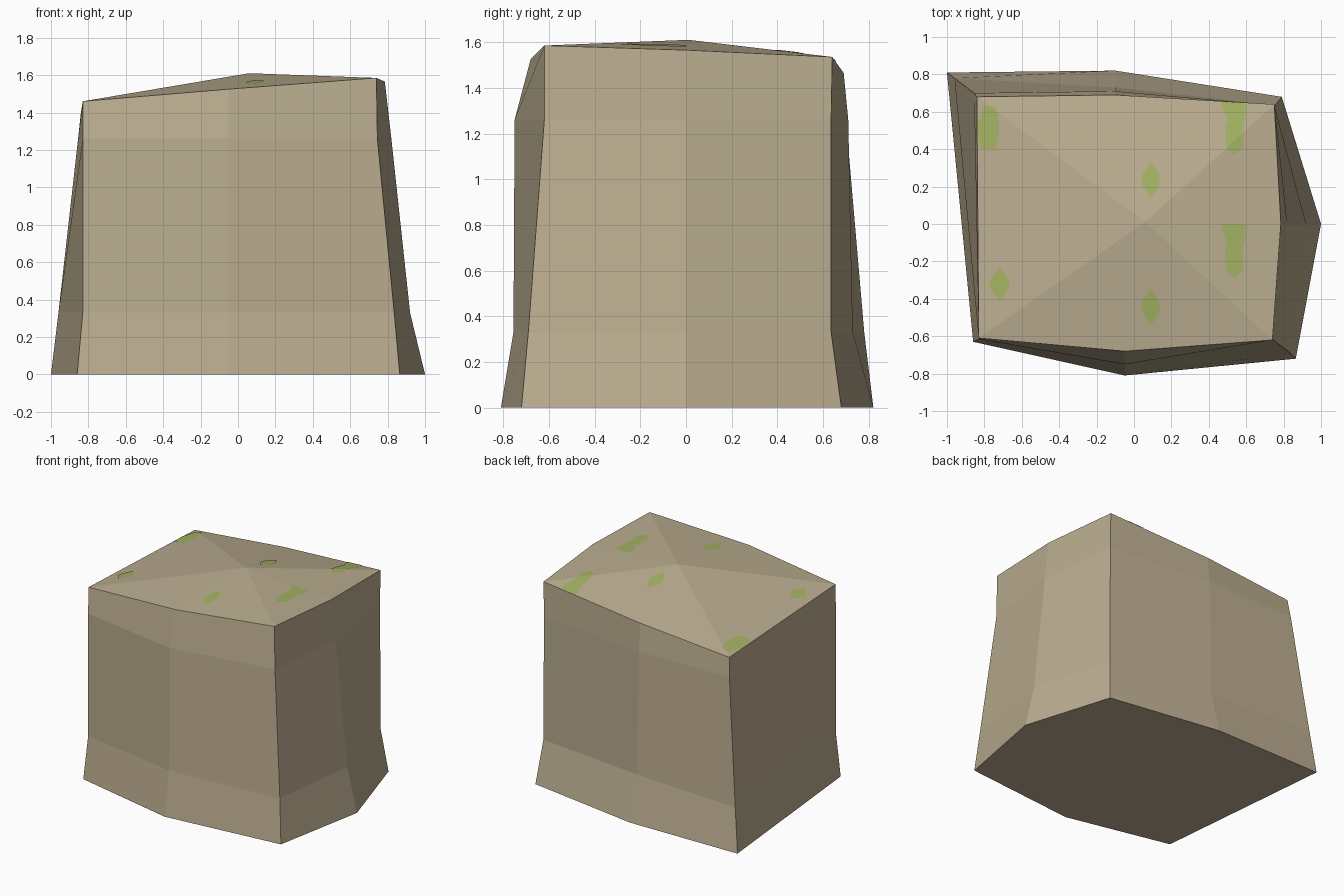
import bpy, bmesh
from mathutils import Vector

if "Cube" in bpy.data.objects:
    bpy.data.objects.remove(bpy.data.objects["Cube"])


def material(name, srgb):
    m = bpy.data.materials.new(name)
    m.diffuse_color = [((c / 255 + 0.055) / 1.055) ** 2.4 for c in srgb] + [1]
    m.use_nodes = True
    m.node_tree.nodes["Principled BSDF"].inputs["Base Color"].default_value = m.diffuse_color
    return m


def add_object(name, bm, mat):
    bmesh.ops.recalc_face_normals(bm, faces=bm.faces)
    me = bpy.data.meshes.new(name)
    bm.to_mesh(me)
    bm.free()
    me.materials.append(mat)
    ob = bpy.data.objects.new(name, me)
    bpy.context.collection.objects.link(ob)
    return ob


stone = material("tan stone", (186, 172, 143))
moss = material("moss green", (162, 178, 98))

# Seven-sided outline, counterclockwise from the front left corner
foot = [(-.86, -.63), (-.05, -.81), (.865, -.72), (1, 0), (.79, .68), (-.10, .82), (-1, .81)]
low = [(-.83, -.615), (-.05, -.755), (.835, -.69), (.92, 0), (.755, .635), (-.10, .73), (-.96, .78)]
high = [(-.83, -.615), (-.05, -.75), (.745, -.62), (.82, 0), (.75, .635), (-.10, .71), (-.855, .70)]
rim = [(-.83, -.61, 1.46), (-.05, -.68, 1.525), (.74, -.62, 1.585), (.785, 0, 1.565),
       (.75, .64, 1.535), (-.10, .69, 1.465), (-.84, .68, 1.40)]
peak = (.06, .01, 1.61)


def fan(bm, ring, centre):
    n = len(ring)
    for i in range(n):
        bm.faces.new((ring[i], ring[(i + 1) % n], centre))


# Rock: rings joined by quads, a low pyramid on top, a flat underside
bm = bmesh.new()
rings = [[bm.verts.new((x, y, z)) for x, y in pts]
         for pts, z in ((foot, 0), (low, .33), (high, 1.26))]
rings.append([bm.verts.new(p) for p in rim])
for a, b in zip(rings, rings[1:]):
    for i in range(7):
        j = (i + 1) % 7
        bm.faces.new((a[i], a[j], b[j], b[i]))
bm.faces.new(rings[0][::-1])
fan(bm, rings[-1], bm.verts.new(peak))
add_object("rock_block", bm, stone)


# Moss: convex pieces trimmed out of a copy of the top, laid just above it
def moss_piece(name, cx, cy, w, h, flat=.25):
    """Diamond of half size w, h; flat is the share of the side that runs straight."""
    pts = [(cx, cy - h), (cx + w, cy - h * flat), (cx + w, cy + h * flat),
           (cx, cy + h), (cx - w, cy + h * flat), (cx - w, cy - h * flat)]
    trim_piece(name, pts)


def trim_piece(name, pts):
    bm = bmesh.new()
    fan(bm, [bm.verts.new(p) for p in rim], bm.verts.new(peak))
    for (x0, y0), (x1, y1) in zip(pts, pts[1:] + pts[:1]):
        bmesh.ops.bisect_plane(bm, geom=bm.verts[:] + bm.edges[:] + bm.faces[:],
                               plane_co=(x0, y0, 0),
                               plane_no=Vector((y1 - y0, x0 - x1, 0)).normalized(),
                               clear_outer=True)
    bmesh.ops.translate(bm, verts=bm.verts, vec=(0, 0, .003))
    ob = add_object(name, bm, moss)
    if ob.data.polygons and ob.data.polygons[0].normal.z < 0:
        ob.data.flip_normals()


# Small diamonds
moss_piece("moss_spot_back", .09, .235, .047, .10)
moss_piece("moss_spot_front", .09, -.445, .047, .10)
moss_piece("moss_spot_left", -.72, -.32, .052, .09, .2)

# Long corner patch
trim_piece("moss_patch_left", [(-.82, .40), (-.74, .40), (-.72, .48), (-.725, .58),
                               (-.745, .63), (-.80, .63), (-.84, .52)])

# Two chains of joined blots on the right
for name, y in (("moss_chain_back", .60), ("moss_chain_front", -.06)):
    trim_piece(name + "_top", [(.53, y - .10), (.58, y - .07), (.60, y - .01), (.595, y + .06),
                               (.465, y + .06), (.475, y + .01)])
    moss_piece(name + "_middle", .535, y - .10, .045, .08, .5)
    moss_piece(name + "_end", .538, y - .155, .045, .08, .4)
